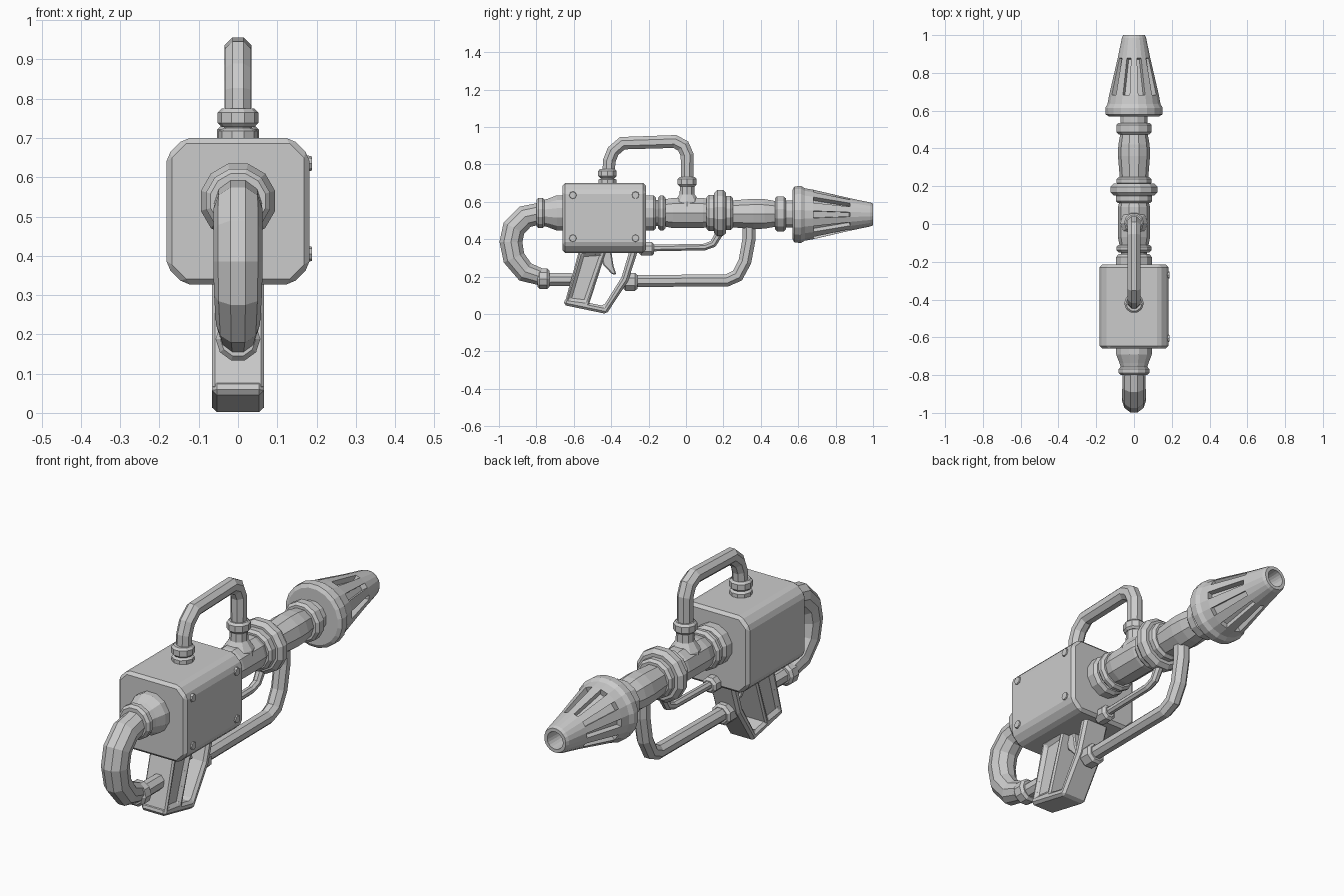
import bpy, bmesh
from math import sin, cos, pi
from mathutils import Vector, Matrix

if "Cube" in bpy.data.objects:
    bpy.data.objects.remove(bpy.data.objects["Cube"])


def finish(name, bm, bevel=0):
    bmesh.ops.recalc_face_normals(bm, faces=bm.faces)
    me = bpy.data.meshes.new(name)
    bm.to_mesh(me)
    bm.free()
    ob = bpy.data.objects.new(name, me)
    bpy.context.collection.objects.link(ob)
    if bevel:
        m = ob.modifiers.new("bevel", "BEVEL")
        m.width, m.segments, m.limit_method = bevel, 1, "ANGLE"
    return ob


def tube(name, pts, n=8, axis=None, slot_row=None):
    """Ringed body through (y, z, radius) points; axis fixes the ring direction (lathe)."""
    bm = bmesh.new()
    P = [Vector(p[:2]) for p in pts]
    rings = []
    for i, (y, z, r) in enumerate(pts):
        miter = 1
        if axis:
            t = Vector(axis)
        else:
            a = (P[i] - P[max(i - 1, 0)]) if i else (P[1] - P[0])
            b = (P[i + 1] - P[i]) if i < len(P) - 1 else a
            a, b = a.normalized(), b.normalized()
            t = (a + b).normalized()
            miter = 1 / max(t.dot(a), 0.5)
        ring = []
        for k in range(n):
            ang = 2 * pi * (k + 0.5) / n
            c = cos(ang) * r * miter
            ring.append(bm.verts.new((sin(ang) * r, y - t.y * c, z + t.x * c)))
        rings.append(ring)
    slots = []
    for i in range(len(rings) - 1):
        for k in range(n):
            j = (k + 1) % n
            f = bm.faces.new((rings[i][k], rings[i][j], rings[i + 1][j], rings[i + 1][k]))
            if i == slot_row and k % 2 == 0:
                slots.append(f)
    bm.faces.new(rings[0])
    bm.faces.new(rings[-1])
    if slots:
        bmesh.ops.recalc_face_normals(bm, faces=bm.faces)
        bmesh.ops.inset_individual(bm, faces=slots, thickness=0.003)
        bmesh.ops.inset_individual(bm, faces=slots, thickness=0.002, depth=-0.028)
    return finish(name, bm)


def lathe_y(name, prof, z, n=12, slot_row=None):
    return tube(name, [(y, z, r) for y, r in prof], n, (1, 0), slot_row)


def lathe_z(name, prof, y, n=10):
    return tube(name, [(y, z, r) for z, r in prof], n, (0, 1))


def prism(name, yz, half, bevel=0.01, groove=0):
    """Side profile extruded across x, optionally with sunken side panels."""
    bm = bmesh.new()
    L = [bm.verts.new((-half, y, z)) for y, z in yz]
    R = [bm.verts.new((half, y, z)) for y, z in yz]
    sides = [bm.faces.new(L), bm.faces.new(R)]
    for i in range(len(L)):
        j = (i + 1) % len(L)
        bm.faces.new((L[i], L[j], R[j], R[i]))
    if groove:
        bmesh.ops.recalc_face_normals(bm, faces=bm.faces)
        bmesh.ops.inset_individual(bm, faces=sides, thickness=groove)
        bmesh.ops.inset_individual(bm, faces=sides, thickness=0.003, depth=-0.015)
    return finish(name, bm, bevel)


def collar(y0, y1, r, c=0.012):
    """Profile of a chamfered ring."""
    return [(y0, r - c), (y0 + c, r), (y1 - c, r), (y1, r - c)]


AX = 0.54  # barrel height

# Tank: octagonal section along y, with chamfered ends
bm = bmesh.new()
w, lo, hi, c = 0.182, 0.327, 0.70, 0.045
sec = [(-w + c, lo), (w - c, lo), (w, lo + c), (w, hi - c),
       (w - c, hi), (-w + c, hi), (-w, hi - c), (-w, lo + c)]
A = [bm.verts.new((x, -0.66, z)) for x, z in sec]
B = [bm.verts.new((x, -0.215, z)) for x, z in sec]
bm.faces.new(A)
bm.faces.new(B)
for i in range(8):
    bm.faces.new((A[i], A[i - 1], B[i - 1], B[i]))
finish("tank", bm, 0.014)

# Rivets on the side panel
for y in (-0.605, -0.27):
    for z in (0.635, 0.405):
        bm = bmesh.new()
        bmesh.ops.create_cone(bm, cap_ends=True, segments=8, radius1=0.022, radius2=0.018, depth=0.016,
                              matrix=Matrix.Translation((0.18, y, z)) @ Matrix.Rotation(pi / 2, 4, "Y"))
        finish("panel_rivet", bm)

# Barrel with couplings
lathe_y("tank_outlet", [(-0.23, 0.098), (-0.175, 0.098), (-0.16, 0.085), (-0.16, 0.072), (-0.14, 0.072)], AX)
lathe_y("outlet_ring", collar(-0.15, -0.11, 0.097), AX)
lathe_y("rear_barrel", [(-0.12, 0.075), (-0.07, 0.085), (0.09, 0.085), (0.13, 0.075)], AX, 10)
lathe_y("mid_collar", collar(0.11, 0.16, 0.1), AX)
lathe_y("mid_flange", collar(0.15, 0.215, 0.128, 0.018), AX)
lathe_y("mid_front_ring", collar(0.205, 0.25, 0.095), AX)
lathe_y("front_barrel", [(0.24, 0.075), (0.36, 0.085), (0.42, 0.083), (0.5, 0.068)], 0.535, 10)
lathe_y("nozzle_collar", collar(0.475, 0.535, 0.097), 0.535)
lathe_y("nozzle_neck", [(0.52, 0.075), (0.58, 0.075)], 0.535)

# Nozzle: flange, slotted cone and bore
lathe_y("nozzle", [(0.57, 0.135), (0.58, 0.152), (0.615, 0.154), (0.635, 0.142), (0.68, 0.134),
                   (0.88, 0.087), (0.985, 0.065), (1.0, 0.058), (1.0, 0.042), (0.88, 0.036)],
        0.532, 20, slot_row=4)

# Rear hose and its fittings
lathe_y("rear_socket", [(-0.76, 0.072), (-0.735, 0.08), (-0.69, 0.098), (-0.65, 0.098)], AX)
lathe_y("rear_socket_ring", collar(-0.80, -0.755, 0.084), AX)
tube("rear_hose", [(-0.77, 0.54, 0.06), (-0.86, 0.52, 0.062), (-0.92, 0.46, 0.063), (-0.936, 0.385, 0.063),
                   (-0.92, 0.30, 0.061), (-0.86, 0.225, 0.056), (-0.76, 0.192, 0.046)], 10)
lathe_y("hose_nut", collar(-0.795, -0.73, 0.057), 0.188, 10)
lathe_y("grip_inlet", [(-0.75, 0.038), (-0.57, 0.036)], 0.184, 8)

# Top carrying pipe with nuts and T-joint
tube("top_pipe", [(-0.415, 0.74, 0.036), (-0.41, 0.82, 0.036), (-0.39, 0.87, 0.036), (-0.34, 0.913, 0.036),
                  (-0.06, 0.922, 0.037), (-0.015, 0.898, 0.037), (0.006, 0.85, 0.037), (0.006, 0.70, 0.036)], 8)
lathe_z("top_pipe_base", [(0.69, 0.05), (0.718, 0.05), (0.725, 0.036), (0.75, 0.036)], -0.42)
lathe_z("top_pipe_nut", collar(0.728, 0.775, 0.052, 0.01), -0.42)
lathe_z("tee_joint", [(0.54, 0.08), (0.60, 0.07), (0.64, 0.042), (0.70, 0.04)], 0.006)
lathe_z("tee_nut", collar(0.682, 0.732, 0.053, 0.01), 0.006)

# Pistol grip, guard and trigger
prism("grip", [(-0.572, 0.34), (-0.425, 0.34), (-0.522, 0.04), (-0.648, 0.06)], 0.066, 0.01, 0.03)
prism("trigger_guard", [(-0.655, 0.048), (-0.425, 0.0), (-0.31, 0.175), (-0.255, 0.345),
                        (-0.30, 0.345), (-0.345, 0.195), (-0.44, 0.043), (-0.645, 0.085)], 0.066, 0.012)
prism("trigger", [(-0.45, 0.34), (-0.40, 0.34), (-0.388, 0.26), (-0.372, 0.21),
                  (-0.395, 0.212), (-0.445, 0.265)], 0.024, 0.006)

# Lower feed pipe
tube("lower_pipe", [(-0.32, 0.175, 0.034), (0.22, 0.18, 0.035), (0.275, 0.205, 0.036),
                    (0.315, 0.28, 0.037), (0.337, 0.40, 0.038), (0.337, 0.50, 0.038)], 8)
lathe_y("lower_pipe_nut", collar(-0.335, -0.26, 0.052), 0.172, 8)

# Thin middle pipe
tube("thin_pipe", [(-0.20, 0.352, 0.019), (0.10, 0.358, 0.019), (0.145, 0.375, 0.02),
                   (0.172, 0.42, 0.022), (0.176, 0.48, 0.022)], 8)
lathe_y("thin_pipe_nut", collar(-0.25, -0.17, 0.039), 0.348, 8)
